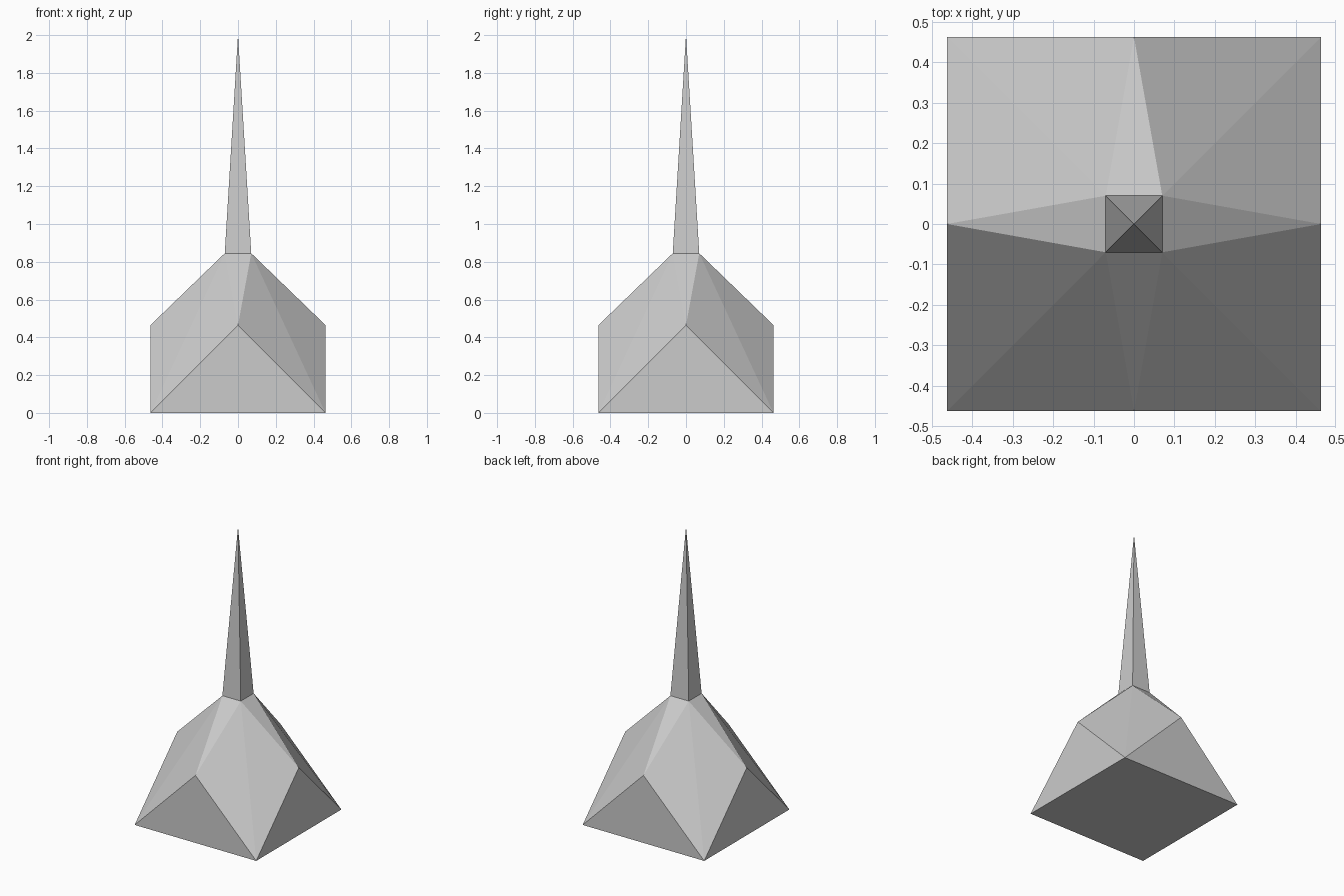
import bpy, bmesh, math

if "Cube" in bpy.data.objects:
    bpy.data.objects.remove(bpy.data.objects["Cube"])

HALF, MID_Z = 0.463, 0.465      # base half width, height of side peaks
NECK, NECK_Z = 0.07, 0.845      # spike foot half width and height
TOP_Z = 2.0
SIGNS = [(1, 1), (-1, 1), (-1, -1), (1, -1)]


def finish(bm, name):
    bmesh.ops.recalc_face_normals(bm, faces=bm.faces)
    mesh = bpy.data.meshes.new(name)
    bm.to_mesh(mesh)
    bm.free()
    obj = bpy.data.objects.new(name, mesh)
    bpy.context.collection.objects.link(obj)
    return obj


# Faceted base: square foot, side peaks and small square neck
bm = bmesh.new()
foot = [bm.verts.new((x * HALF, y * HALF, 0)) for x, y in SIGNS]
neck = [bm.verts.new((x * NECK, y * NECK, NECK_Z)) for x, y in SIGNS]
peak = [bm.verts.new((x * HALF, y * HALF, MID_Z))
        for x, y in [(0, 1), (-1, 0), (0, -1), (1, 0)]]
for i in range(4):
    j = (i + 1) % 4
    bm.faces.new((foot[i], foot[j], peak[i]))      # upright side triangle
    bm.faces.new((neck[i], peak[i], neck[j]))      # sliver up to the neck
    bm.faces.new((foot[i], peak[i], neck[i]))      # creased corner facets
    bm.faces.new((foot[i], neck[i], peak[i - 1]))
bm.faces.new(foot)
finish(bm, "faceted_base")

# Four-sided spike standing on the neck
bm = bmesh.new()
bmesh.ops.create_cone(bm, cap_ends=False, segments=4,
                      radius1=NECK * math.sqrt(2), radius2=0,
                      depth=TOP_Z - NECK_Z)
bmesh.ops.remove_doubles(bm, verts=bm.verts, dist=1e-4)
xs = max(v.co.x for v in bm.verts)
if xs > NECK * 1.2:             # turn the flat sides to face the axes
    for v in bm.verts:
        x, y = v.co.x, v.co.y
        v.co.x, v.co.y = (x - y) / math.sqrt(2), (x + y) / math.sqrt(2)
bmesh.ops.translate(bm, verts=bm.verts, vec=(0, 0, (TOP_Z + NECK_Z) / 2))
finish(bm, "spike")
